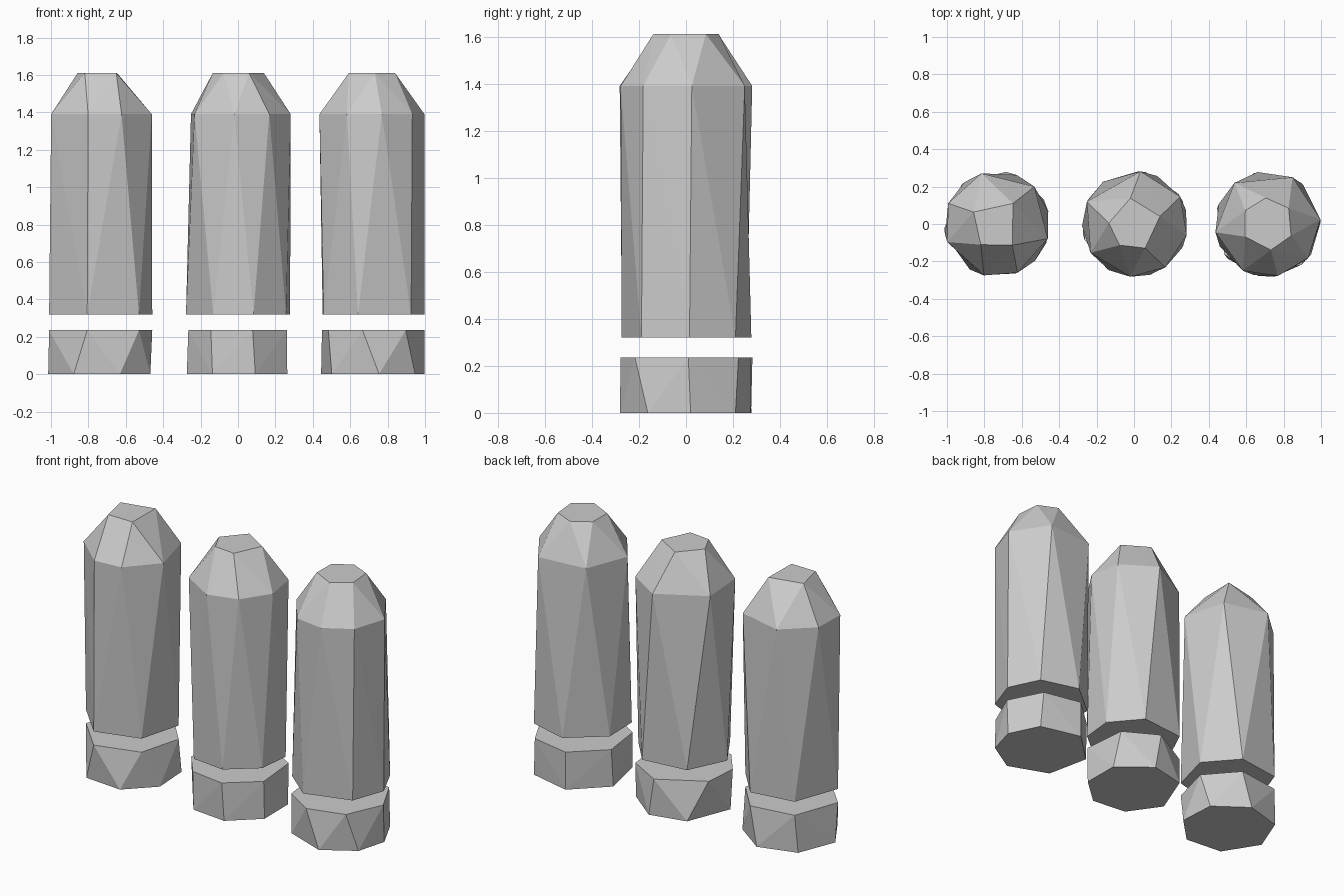
import bpy
import bmesh
from math import sin, cos, radians

RADIUS, TIP_RADIUS = 0.283, 0.14
COLLAR_TOP, BODY_BOTTOM, SHOULDER, TIP = 0.235, 0.32, 1.39, 1.61

if "Cube" in bpy.data.objects:
    bpy.data.objects.remove(bpy.data.objects["Cube"], do_unlink=True)

grey = bpy.data.materials.new("plain_grey")
grey.use_nodes = True
grey.diffuse_color = (0.6, 0.6, 0.6, 1)
grey.node_tree.nodes["Principled BSDF"].inputs["Base Color"].default_value = grey.diffuse_color


def faceted_solid(name, location, rings):
    """Wrap flat facets around stacked rings of (height, radius, corner angles)."""
    bm = bmesh.new()
    for height, radius, angles in rings:
        for angle in map(radians, angles):
            bm.verts.new((radius * cos(angle), radius * sin(angle), height))
    bmesh.ops.convex_hull(bm, input=bm.verts[:])
    # Merge the flat caps and any nearly flat panels
    bmesh.ops.dissolve_limit(bm, angle_limit=radians(1), verts=bm.verts[:], edges=bm.edges[:])
    bmesh.ops.recalc_face_normals(bm, faces=bm.faces[:])
    mesh = bpy.data.meshes.new(name)
    bm.to_mesh(mesh)
    bm.free()
    mesh.materials.append(grey)
    solid = bpy.data.objects.new(name, mesh)
    solid.location = location
    bpy.context.collection.objects.link(solid)
    return solid


def faceted_post(side, x, foot, collar, body, shoulder, tip):
    """A short collar with a tall bevel-topped body floating just above it."""
    location = (x, 0, 0)
    faceted_solid(side + "_collar", location, [
        (0, RADIUS, foot),
        (COLLAR_TOP, RADIUS, collar),
    ])
    faceted_solid(side + "_body", location, [
        (BODY_BOTTOM, RADIUS, body),
        (SHOULDER, RADIUS, shoulder),
        (TIP, TIP_RADIUS, tip),
    ])


# Post on the -x side, with a six-sided foot to the body and a four-sided tip
right_ring = (14, 68, 128, 192, 255, 316)
faceted_post(
    "right", -0.733,
    foot=(28, 80, 132, 185, 239, 291, 339),
    collar=right_ring,
    body=right_ring,
    shoulder=(45, 107, 157, 200, 256, 293, 344),
    tip=(52, 153, 232, 306),
)

# Middle post, with a five-sided tip
faceted_post(
    "middle", 0.005,
    foot=(25, 78, 127, 190, 240, 288, 336),
    collar=(35, 86, 153, 197, 238, 285, 335),
    body=(15, 65, 127, 182, 241, 286, 333),
    shoulder=(31, 84, 155, 213, 265, 305, 348),
    tip=(17, 100, 178, 234, 293),
)

# Post on the +x side, with a six-sided tip
faceted_post(
    "left", 0.715,
    foot=(4, 48, 105, 163, 221, 278, 325),
    collar=(2, 52, 105, 160, 215, 260, 310),
    body=(3, 48, 101, 158, 205, 255, 318),
    shoulder=(5, 62, 129, 189, 242, 281, 320),
    tip=(37, 94, 149, 209, 277, 333),
)
